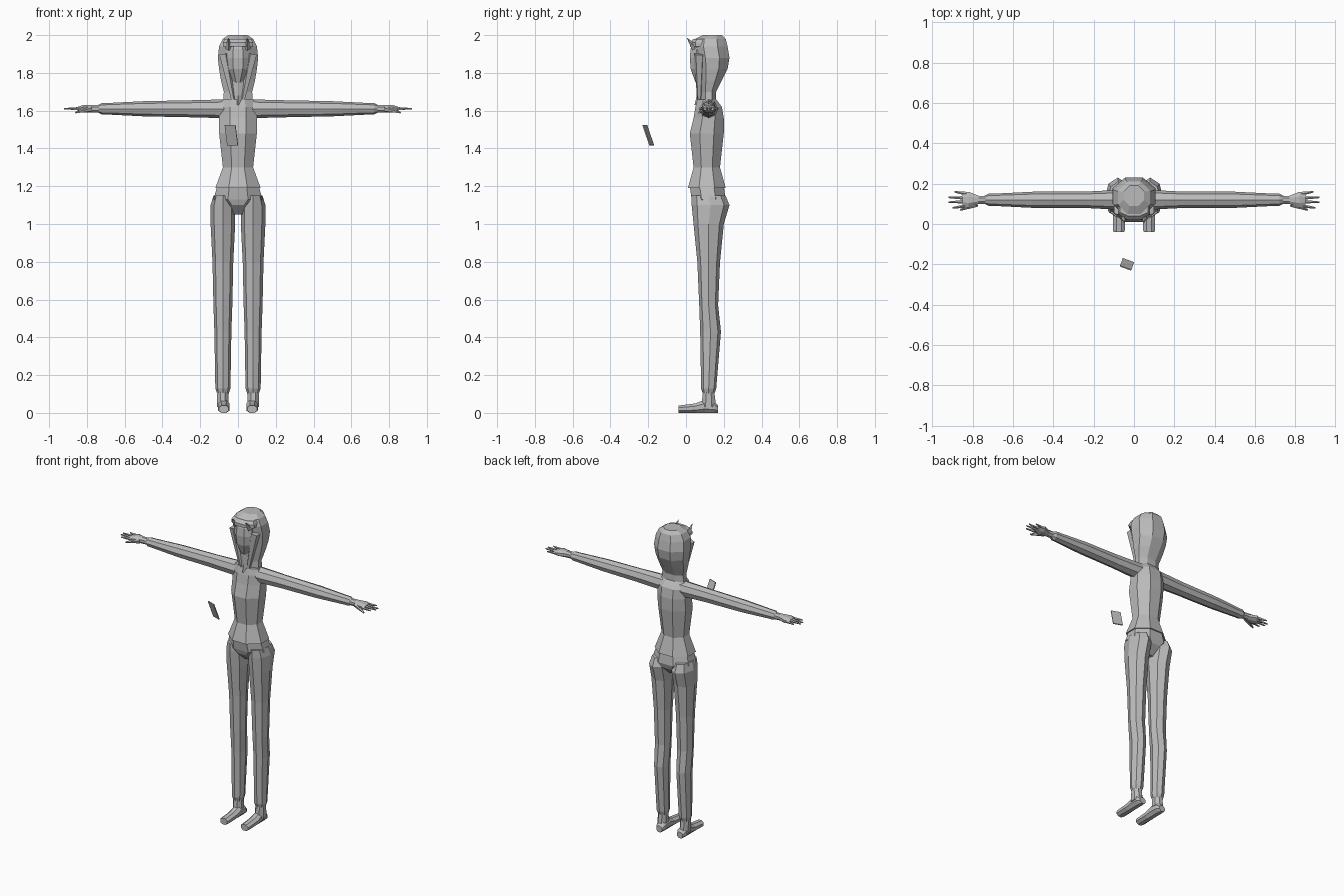
import bpy, bmesh, math
from mathutils import Matrix, Vector

if "Cube" in bpy.data.objects:
    bpy.data.objects.remove(bpy.data.objects["Cube"])

grey = bpy.data.materials.new("plain_grey")
grey.use_nodes = True
grey.diffuse_color = (.5, .5, .5, 1)
grey.node_tree.nodes["Principled BSDF"].inputs["Base Color"].default_value = grey.diffuse_color


def finish(name, bm, mirror):
    bmesh.ops.recalc_face_normals(bm, faces=bm.faces)
    mesh = bpy.data.meshes.new(name)
    bm.to_mesh(mesh)
    bm.free()
    mesh.materials.append(grey)
    obj = bpy.data.objects.new(name, mesh)
    bpy.context.collection.objects.link(obj)
    if mirror:
        obj.modifiers.new("mirror", 'MIRROR').use_mirror_merge = False


def place_point(axis, along, across, up):
    if axis == 'x':
        return (along, across, up)
    if axis == 'y':
        return (across, along, up)
    return (across, up, along)


def loft(name, axis, centre, rings, sides=8, flat_front=True, mirror=False):
    """Skin rings of (position, half width, half depth, optional depth shift)."""
    bm = bmesh.new()
    loops = []
    step = math.tau / sides
    start = step / 2 if flat_front else 0
    fit = 1 / math.cos(start)
    for along, width, depth, *shift in rings:
        loops.append([
            bm.verts.new(place_point(
                axis, along,
                centre[0] + width * fit * math.cos(start + i * step),
                centre[1] + sum(shift) + depth * fit * math.sin(start + i * step)))
            for i in range(sides)])
    for lower, upper in zip(loops, loops[1:]):
        for i in range(sides):
            j = (i + 1) % sides
            bm.faces.new((lower[i], lower[j], upper[j], upper[i]))
    bm.faces.new(loops[0])
    bm.faces.new(loops[-1])
    finish(name, bm, mirror)


def taper(name, start, end, start_radius, end_radius, sides=5):
    """Mirrored tapered rod between two points."""
    start, end = Vector(start), Vector(end)
    direction = end - start
    turn = direction.to_track_quat('Z', 'Y').to_matrix().to_4x4()
    bm = bmesh.new()
    bmesh.ops.create_cone(bm, cap_ends=True, segments=sides, radius1=start_radius,
                          radius2=end_radius, depth=direction.length,
                          matrix=Matrix.Translation((start + end) / 2) @ turn)
    finish(name, bm, True)


# Torso with a flared hem
loft("shirt", 'z', (0, .11), [
    (1.19, .12, .1), (1.3, .08, .07), (1.48, .1, .09),
    (1.56, .1, .08, .01), (1.62, .1, .07, .01), (1.66, .08, .05)])

# Hips closing to a narrow crotch
loft("hips", 'z', (0, .12), [
    (1.05, .04, .03), (1.1, .08, .08), (1.13, .13, .09), (1.2, .11, .09, -.01)])

# Trouser legs with gathered cuffs
loft("leg", 'z', (.08, .12), [
    (.1, .03, .03), (.13, .04, .04), (.43, .045, .055, .01), (.57, .05, .05),
    (.8, .055, .06), (1, .065, .08), (1.1, .065, .1, .01), (1.15, .05, .09)],
    flat_front=False, mirror=True)

# Ankles and shoes, the soles resting on the ground
loft("ankle", 'z', (.08, .12), [(.03, .03, .04), (.11, .03, .03)], mirror=True)
shoe = [(-.04, .025, .02), (-.03, .03, .02), (.05, .03, .025),
        (.1, .03, .035), (.15, .03, .03), (.17, .02, .02)]
loft("shoe", 'y', (.075, 0), [(y, width, height, height) for y, width, height in shoe],
     mirror=True)

# Sleeves narrowing to the cuffs
loft("sleeve", 'x', (.12, 1.61), [
    (.06, .05, .05), (.25, .04, .045), (.5, .04, .04), (.7, .03, .03),
    (.72, .03, .03), (.74, .02, .02)], flat_front=False, mirror=True)

# Hands with fanned fingers
loft("palm", 'x', (.12, 1.61), [
    (.73, .02, .02), (.77, .02, .02), (.82, .04, .02), (.85, .03, .01)], mirror=True)
for name, fan, tip in (("index_finger", -1, .9), ("middle_finger", -.3, .92),
                       ("ring_finger", .3, .92), ("little_finger", 1, .89)):
    taper(name, (.83, .12 + .03 * fan, 1.61), (tip, .12 + .04 * fan, 1.61), .01, .004)
taper("thumb", (.78, .1, 1.61), (.86, .07, 1.59), .016, .005)

# Hair hugging the head and running down into the neck
loft("hair", 'z', (0, .12), [
    (1.62, .08, .04), (1.7, .075, .04), (1.76, .09, .06, .01), (1.82, .1, .08, .02),
    (1.88, .107, .09, .02), (1.94, .1, .09, .01), (1.98, .08, .08, .01), (2, .05, .05, .02)])

# Face, throat and fringe
loft("face", 'z', (0, .08), [
    (1.75, .025, .03), (1.82, .06, .055), (1.88, .067, .06), (1.93, .06, .055), (1.96, .05, .04)])
loft("throat", 'z', (0, .08), [(1.63, .01, .03), (1.68, .03, .02), (1.76, .045, .02)], sides=6)
loft("fringe", 'z', (0, .07), [(1.94, .08, .05), (1.96, .08, .05), (1.98, .07, .03)])

# Pointed hair tips and side locks
taper("hair_tip", (.05, .05, 1.93), (.05, .005, 1.985), .02, .001, sides=4)
taper("hair_lock", (.02, .07, 1.63), (.075, .07, 1.9), .01, .03)

# Thin tilted card floating in front of the chest
bm = bmesh.new()
bmesh.ops.create_cube(bm, size=1, matrix=(
    Matrix.Translation((-.035, -.2, 1.47))
    @ Matrix.Rotation(math.radians(-20), 4, 'Z')
    @ Matrix.Rotation(math.radians(20), 4, 'X')
    @ Matrix.Diagonal((.06, .006, .115, 1))))
finish("floating_card", bm, False)
